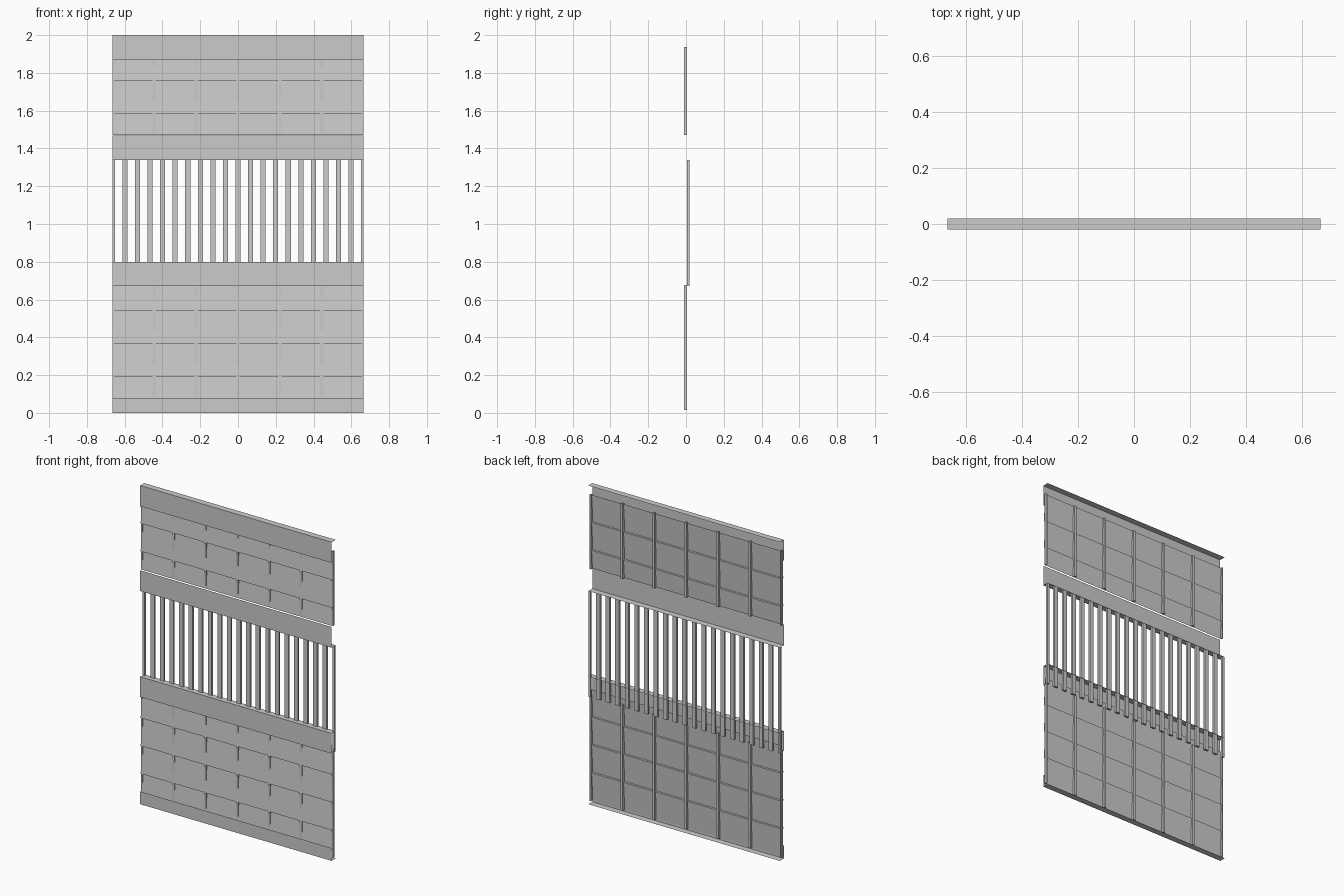
import bpy

if "Cube" in bpy.data.objects:
    bpy.data.objects.remove(bpy.data.objects["Cube"])

HALF_W = 0.665


def mesh_object(name, verts, faces):
    mesh = bpy.data.meshes.new(name)
    mesh.from_pydata(verts, [], faces)
    mesh.update()
    obj = bpy.data.objects.new(name, mesh)
    bpy.context.collection.objects.link(obj)
    return obj


def sheet(name, profile):
    """Sweep an open (y, z) profile across the full width."""
    verts = [(x, y, z) for y, z in profile for x in (-HALF_W, HALF_W)]
    faces = [(2 * i, 2 * i + 1, 2 * i + 3, 2 * i + 2) for i in range(len(profile) - 1)]
    return mesh_object(name, verts, faces)


def box(name, x0, x1, y0, y1, z0, z1):
    verts = [(x, y, z) for x in (x0, x1) for y in (y0, y1) for z in (z0, z1)]
    faces = [(0, 1, 3, 2), (4, 6, 7, 5), (0, 4, 5, 1), (2, 3, 7, 6), (0, 2, 6, 4), (1, 5, 7, 3)]
    return mesh_object(name, verts, faces)


def row(name, count, width, y0, y1, z0, z1):
    """Evenly spaced uprights; the end ones are cut flush with the panel edge."""
    for i in range(count):
        x = -HALF_W + 2 * HALF_W * i / (count - 1)
        box(name, max(x - width / 2, -HALF_W), min(x + width / 2, HALF_W), y0, y1, z0, z1)


# Folded rails: front plate with one flange turned back
F, B = -0.02, 0.02
sheet("top_rail", [(F, 1.87), (F, 2.0), (B, 2.0)])
sheet("upper_middle_rail", [(F, 1.468), (F, 1.338), (B, 1.338)])
sheet("lower_middle_rail", [(F, 0.673), (F, 0.80), (B, 0.80)])
sheet("bottom_rail", [(F, 0.08), (F, 0.0), (B, 0.0)])

# Lapped boards: each leans forward towards its lower edge
TOP_Y, LOW_Y, PITCH = -0.002, -0.0155, 0.175


def boards(name, top, bottom):
    profile, z = [], top
    while z > bottom + 0.001:
        low = max(z - PITCH, bottom)
        y = TOP_Y + (LOW_Y - TOP_Y) * (z - low) / PITCH
        profile += [(TOP_Y, z), (y, low)]
        z = low
    sheet(name, profile[::-1])


boards("upper_boards", 1.936, 1.47)
boards("lower_boards", 0.715, 0.015)

# Thin studs holding the boards
row("upper_stud", 7, 0.016, -0.010, 0.006, 1.47, 1.938)
row("lower_stud", 7, 0.016, -0.010, 0.006, 0.015, 0.678)

# Open grille bars, running down behind the lower rail
row("grille_bar", 21, 0.027, 0.005, 0.018, 0.673, 1.338)
